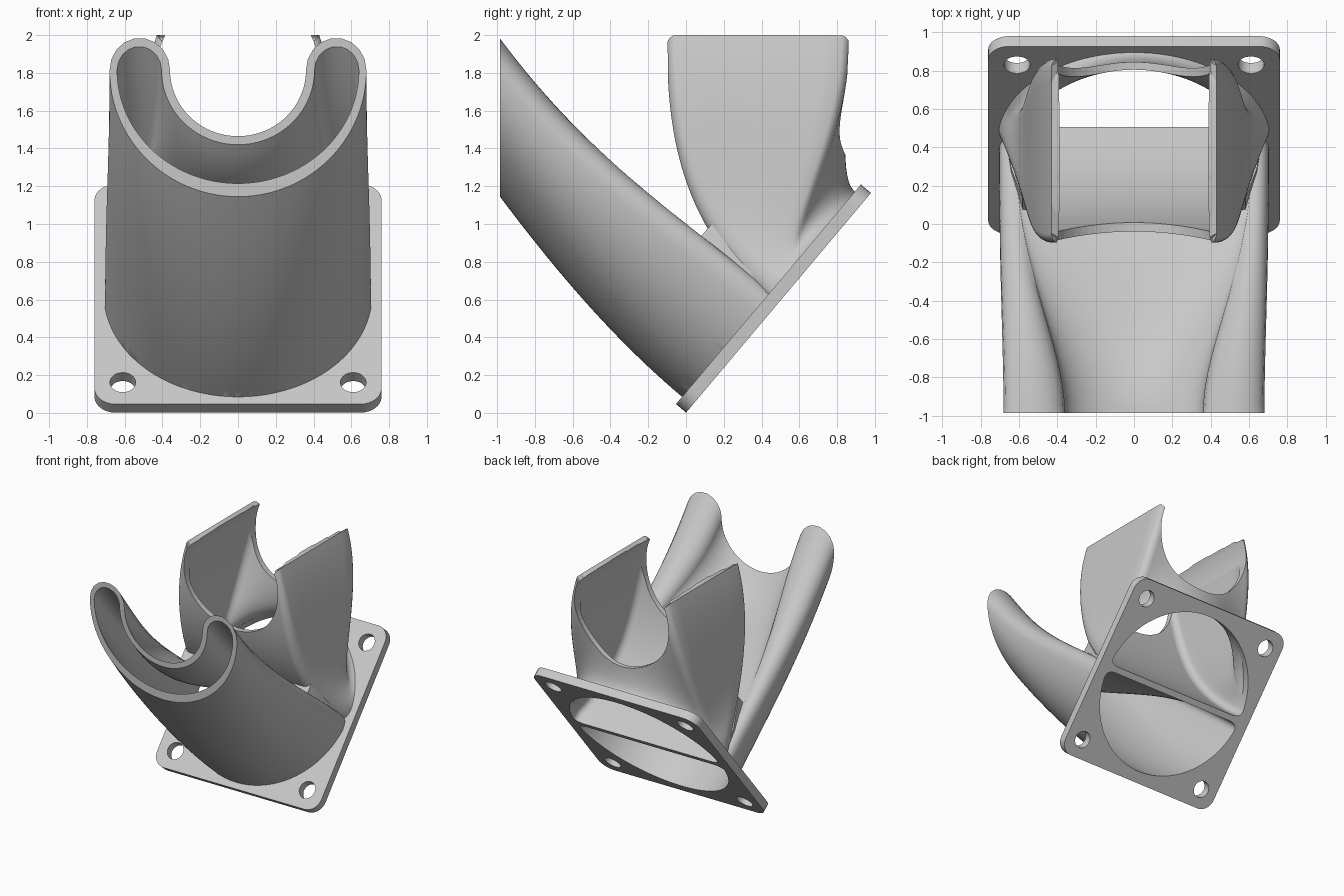
import bpy, bmesh
from math import sin, cos, pi, radians
from mathutils import Vector, Matrix

if "Cube" in bpy.data.objects:
    bpy.data.objects.remove(bpy.data.objects["Cube"], do_unlink=True)

grey = bpy.data.materials.new("light grey plastic")
grey.use_nodes = True
colour = (0.58, 0.58, 0.58, 1)
grey.diffuse_color = colour
grey.node_tree.nodes["Principled BSDF"].inputs["Base Color"].default_value = colour

# Tilted frame of the mounting plate: x across, v up the slope, w out of its face
SLOPE = Vector((0, 0.644, 0.765))
NORMAL = Vector((0, -0.765, 0.644))
CENTRE = Vector((0, 0.49, 0.583))
THICK = 0.07
N, K, STEPS = 96, 8, 28


def tilted(u, v, w):
    return CENTRE + Vector((u, 0, 0)) + SLOPE * v + NORMAL * w


def make_object(name, bm):
    bmesh.ops.recalc_face_normals(bm, faces=bm.faces)
    mesh = bpy.data.meshes.new(name)
    bm.to_mesh(mesh)
    bm.free()
    mesh.materials.append(grey)
    obj = bpy.data.objects.new(name, mesh)
    bpy.context.collection.objects.link(obj)
    return obj


def skin(name, rings):
    """Solid through a row of matching closed rings."""
    bm = bmesh.new()
    rows = [[bm.verts.new(p) for p in ring] for ring in rings]
    count = len(rows[0])
    for a, b in zip(rows, rows[1:]):
        for i in range(count):
            j = (i + 1) % count
            bm.faces.new((a[i], a[j], b[j], b[i]))
    ends = [bm.faces.new(rows[0]), bm.faces.new(rows[-1])]
    bmesh.ops.triangulate(bm, faces=ends)
    return make_object(name, bm)


def cylinder(name, radius, depth, matrix):
    bm = bmesh.new()
    bmesh.ops.create_cone(bm, cap_ends=True, segments=64, radius1=radius,
                          radius2=radius, depth=depth, matrix=matrix)
    return make_object(name, bm)


def combine(target, tool, operation):
    mod = target.modifiers.new(operation, "BOOLEAN")
    mod.operation, mod.solver, mod.object = operation, "EXACT", tool
    bpy.context.view_layer.objects.active = target
    bpy.ops.object.modifier_apply(modifier=mod.name)
    bpy.data.objects.remove(tool, do_unlink=True)


def ring(arc, cap, chord):
    """Symmetric ring: long arc, corner, chord, mirrored corner."""
    ts = [pi * i / N for i in range(N + 1)]
    corner = [cap((i + 1) / (K + 1)) for i in range(K)]
    mirrored = [Vector((-p.x, p.y, p.z)) for p in corner]
    return ([arc(t) for t in ts] + mirrored
            + [chord(t) for t in reversed(ts)] + corner[::-1])


def half_disc(radius, chord_v, side):
    """Half round duct root on the plate; side is +1 up the slope, -1 down."""
    d = radians(8)
    start = Vector((radius * cos(d), radius * sin(d)))
    mid = Vector((radius, chord_v))
    end = Vector((radius - 0.09, chord_v))

    def place(p):
        return tilted(p[0], p[1] * side, THICK)

    def arc(t):
        a = d + t * (pi - 2 * d) / pi
        return place((radius * cos(a), radius * sin(a)))

    def cap(s):
        return place(start * (1 - s) ** 2 + mid * 2 * s * (1 - s) + end * s * s)

    return ring(arc, cap, lambda t: place((end.x * cos(t), chord_v)))


def crescent(outer, low, inner, high, tip):
    """Crescent outlet in the front plane."""
    y, zc = -0.985, 1.815
    half, mid = (outer - inner) / 2, (outer + inner) / 2
    return ring(
        lambda t: Vector((outer * cos(t), y, zc - (zc - low) * sin(t))),
        lambda s: Vector((mid + half * cos(pi * s), y, zc + tip * sin(pi * s))),
        lambda t: Vector((inner * cos(t), y, zc - (zc - high) * sin(t))))


def upright_outlet(inset):
    """Rectangular outlet at the top, with rounded upper corners."""
    X, front, back, r = 0.43 - inset, -0.1 + inset, 0.865 - inset, 0.05
    a, b = 0.18, 0.3

    def corner(q, y, way):
        return Vector((X - 0.04 * (1 - cos(q)), y + way * r * sin(q),
                       2 - r + r * cos(q)))

    def arc(t):
        m = min(t, pi - t)
        if m < a:
            p = Vector((X, front + r + (back - front - 2 * r) * m / a, 2))
        elif m < b:
            p = corner((m - a) / (b - a) * pi / 2, back - r, 1)
        else:
            p = Vector(((X - 0.04) * (pi / 2 - m) / (pi / 2 - b), back, 2 - r))
        if t > pi / 2:
            p.x = -p.x
        return p

    return ring(arc, lambda s: corner(s * pi / 2, front + r, -1),
                lambda t: Vector(((X - 0.04) * cos(t), front, 2 - r)))


def duct(name, root, outlet, leave, arrive, sink, extend):
    """Sweep root to outlet along curves given by their end handles."""
    rings = [[p - NORMAL * sink for p in root]]
    for k in range(STEPS + 1):
        t = k / STEPS
        row = []
        for p, q in zip(root, outlet):
            d = (q - p).length
            c = p + leave(p, q)
            e = q - arrive(q) * 0.33 * d
            row.append(p * (1 - t) ** 3 + c * 3 * t * (1 - t) ** 2
                       + e * 3 * t * t * (1 - t) + q * t ** 3)
        rings.append(row)
    if extend:
        rings.append([q + extend for q in outlet])
    return skin(name, rings)


def front_duct(name, root, outlet, sink, extend=None):
    # The roof runs straight for longer than the floor
    return duct(name, root, outlet,
                lambda p, q: NORMAL * (q - p).length
                * (0.48 + 0.2 * SLOPE.dot(p - CENTRE)),
                lambda q: Vector((0, -0.6, 0.8)), sink, extend)


def rear_duct(name, root, outlet, sink, extend=None):
    # The front wall leans forward, the back wall soon turns upright
    return duct(name, root, outlet,
                lambda p, q: NORMAL * (0.54 - 0.485 * q.y)
                + Vector(((0.68 - 0.12 * q.y) * (q.x - p.x), 0, 0)),
                lambda q: Vector((-0.75 * q.x, 0, 1)) * (1 + 0.35 * q.y),
                sink, extend)


def web_ring(w, half, low, high):
    return [tilted(u, v, w) for u, v in
            ((-half, low), (half, low), (half, high), (-half, high))]


# Mounting plate with rounded corners
outline = []
for k, (sx, sy) in enumerate(((1, 1), (-1, 1), (-1, -1), (1, -1))):
    for i in range(9):
        a = (k + i / 8) * pi / 2
        outline.append((sx * 0.65 + 0.11 * cos(a), sy * 0.65 + 0.11 * sin(a)))
body = skin("twin_outlet_fan_duct",
            [[tilted(u, v, w) for u, v in outline] for w in (0, THICK)])

# Outer bodies of both ducts
combine(body, front_duct("front_duct", half_disc(0.71, -0.02, -1),
                         crescent(0.68, 1.145, 0.36, 1.465, 0.17), 0.04), "UNION")
combine(body, rear_duct("rear_duct", half_disc(0.71, -0.02, 1),
                        upright_outlet(0), 0.04), "UNION")

# Web filling the notch where the ducts part
combine(body, skin("web", [web_ring(0.05, 0.67, -0.015, 0.015),
                           web_ring(0.3, 0.64, -0.03, 0.04),
                           web_ring(0.54, 0.58, -0.06, 0.09)]), "UNION")

# Hollow air passages, leaving a divider between them
combine(body, front_duct("front_passage", half_disc(0.67, 0.025, -1),
                         crescent(0.64, 1.215, 0.405, 1.42, 0.125), 0.15,
                         Vector((0, -0.06, 0.08))), "DIFFERENCE")
combine(body, rear_duct("rear_passage", half_disc(0.67, 0.025, 1),
                        upright_outlet(0.045), 0.15,
                        Vector((0, 0, 0.1))), "DIFFERENCE")

# Round saddle cut that leaves two upright blades
combine(body, cylinder("saddle_cutter", 0.434, 1.3,
                       Matrix.Translation((0, 0.4, 1.8))
                       @ Matrix.Rotation(pi / 2, 4, "X")), "DIFFERENCE")

# Screw holes
turn = NORMAL.to_track_quat("Z", "Y").to_matrix().to_4x4()
for u in (-0.61, 0.61):
    for v in (-0.61, 0.61):
        spot = Matrix.Translation(tilted(u, v, THICK / 2))
        combine(body, cylinder("screw_hole", 0.068, 0.3, spot @ turn), "DIFFERENCE")

bpy.ops.object.select_all(action="DESELECT")
body.select_set(True)
bpy.context.view_layer.objects.active = body
bpy.ops.object.shade_smooth_by_angle(angle=radians(29))
